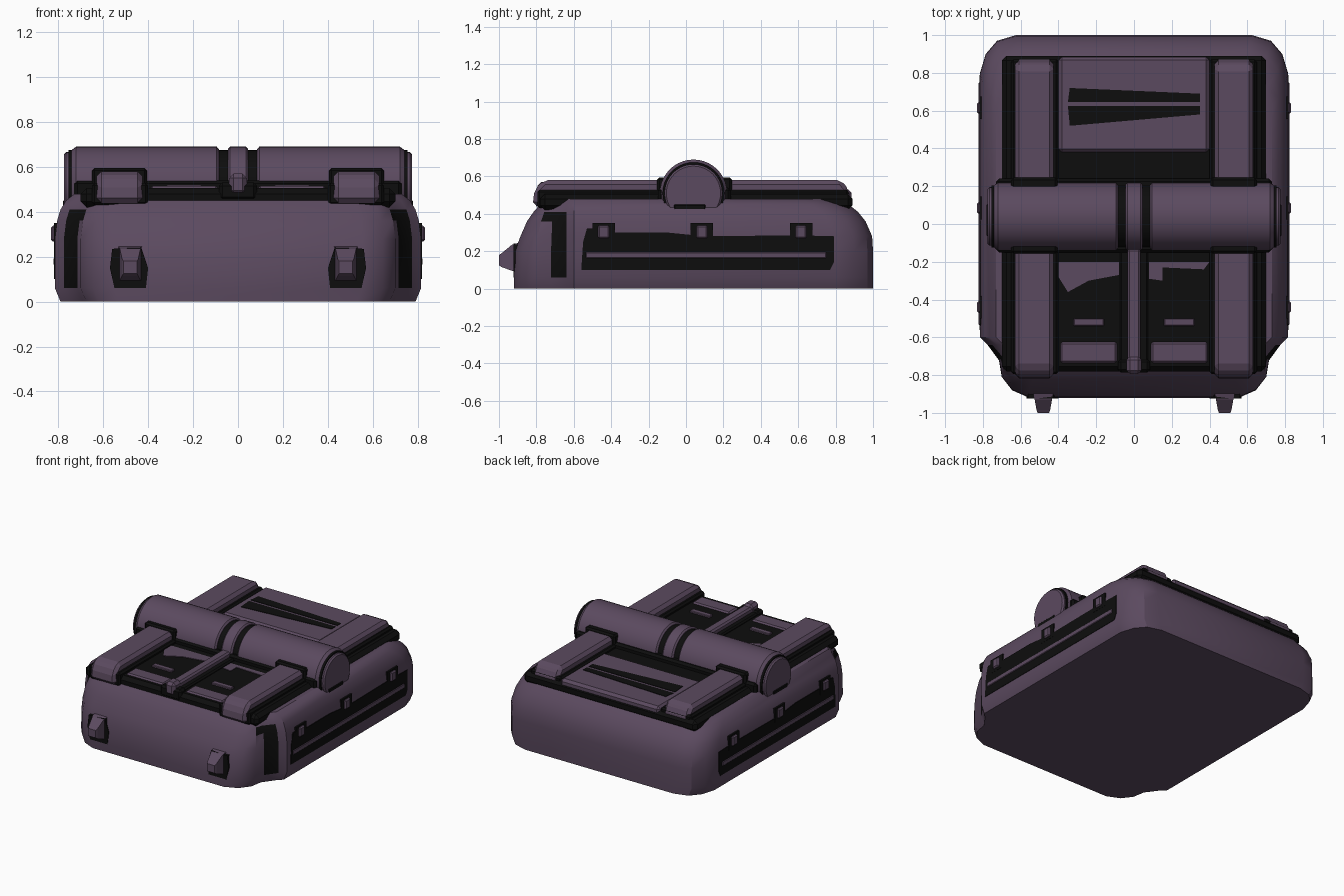
import bpy, bmesh, math

cube = bpy.data.objects.get("Cube")
if cube:
    bpy.data.objects.remove(cube, do_unlink=True)


def material(name, color):
    m = bpy.data.materials.new(name)
    m.use_nodes = True
    m.diffuse_color = color
    bsdf = m.node_tree.nodes["Principled BSDF"]
    bsdf.inputs["Base Color"].default_value = color
    bsdf.inputs["Roughness"].default_value = 0.8
    return m


PURPLE = material("dusky purple", (0.105, 0.068, 0.115, 1))
BLACK = material("soft black", (0.004, 0.004, 0.004, 1))


def loft(name, rings, mat, bevel=0.0, smooth=False):
    """Skin a series of matching closed rings and cap both ends."""
    bm = bmesh.new()
    loops = [[bm.verts.new(p) for p in ring] for ring in rings]
    for a, b in zip(loops, loops[1:]):
        for i in range(len(a)):
            j = (i + 1) % len(a)
            bm.faces.new((a[i], a[j], b[j], b[i]))
    bm.faces.new(loops[0])
    bm.faces.new(loops[-1])
    bmesh.ops.recalc_face_normals(bm, faces=bm.faces)
    mesh = bpy.data.meshes.new(name)
    bm.to_mesh(mesh)
    bm.free()
    mesh.materials.append(mat)
    ob = bpy.data.objects.new(name, mesh)
    bpy.context.collection.objects.link(ob)
    if bevel:
        mod = ob.modifiers.new("Bevel", "BEVEL")
        mod.width = bevel
        mod.segments = 1
    if smooth:
        bpy.ops.object.select_all(action="DESELECT")
        ob.select_set(True)
        bpy.context.view_layer.objects.active = ob
        bpy.ops.object.shade_smooth_by_angle(angle=math.radians(32))
    return ob


def box(name, xs, ys, zs, mat, bevel=0.0):
    ring = [(xs[0], ys[0]), (xs[1], ys[0]), (xs[1], ys[1]), (xs[0], ys[1])]
    return loft(name, [[(x, y, z) for x, y in ring] for z in zs], mat, bevel)


def plate(name, outline, z, mat):
    return loft(name, [[(x, y, h) for x, y in outline] for h in (z - 0.004, z + 0.003)], mat)


def side_prism(name, outline, xs, mat, bevel=0.0):
    return loft(name, [[(x, y, z) for y, z in outline] for x in xs], mat, bevel)


# Main shell: rounded footprint with stepped front corners
def shell_ring(z, w, f, b):
    step = -0.7 - f
    half = [(w - .26, f), (w - .17, f + .18 * step), (w - .115, f + .5 * step),
            (w - .1, f + .9 * step), (w - .04, -.64), (w, -.60), (w, b - .2),
            (w - .03, b - .1), (w - .09, b - .03), (w - .19, b)]
    return [(x, y, z) for x, y in half] + [(-x, y, z) for x, y in reversed(half)]


shell = loft("main_shell", [shell_ring(*r) for r in (
    (0, .79, -.92, 1.0), (.06, .815, -.92, 1.0), (.2, .815, -.915, 1.0),
    (.28, .815, -.885, .995), (.36, .805, -.85, .96), (.41, .79, -.815, .92),
    (.45, .765, -.78, .87), (.478, .73, -.75, .82))], PURPLE, smooth=True)
shell.data.materials.append(BLACK)
for face in shell.data.polygons:
    c = face.center
    if abs(c.x) > .68 and -.75 < c.y < -.63 and .06 < c.z < .41:
        face.material_index = 1

# Black deck and cradle below the drum
box("top_deck", (-.70, .70), (-.78, .89), (.42, .505), BLACK, .025)
box("drum_cradle", (-.73, .73), (-.15, .24), (.42, .54), BLACK, .015)
box("drum_end_saddle", (-.78, .78), (-.07, .11), (.40, .455), BLACK, .01)


# Drum: each stretch is a revolved profile along x
def drum_part(name, stations, mat):
    turn = [math.tau * i / 40 for i in range(40)]
    return loft(name, [[(x, .04 + r * math.cos(a), .51 + r * math.sin(a)) for a in turn]
                       for x, r in stations], mat, smooth=True)


drum_part("drum_core", [(-.755, .165), (.755, .165)], BLACK)
drum_part("drum_ring", [(-.045, .17), (-.035, .18), (.035, .18), (.045, .17)], PURPLE)

for s, side in ((1, "left"), (-1, "right")):
    def X(*xs):
        return sorted(s * x for x in xs)

    drum_part(side + "_drum_half",
              [(s * x, r) for x, r in ((.085, .168), (.095, .18), (.72, .18), (.74, .165))], PURPLE)
    drum_part(side + "_drum_cap",
              [(s * x, r) for x, r in ((.72, .155), (.765, .155), (.775, .145))], PURPLE)

    # Long strap rails with black bases and collars
    side_prism(side + "_strap_rail", [(-.82, .44), (-.81, .53), (-.76, .58), (.83, .58),
                                      (.87, .53), (.88, .44)], X(.425, .63), PURPLE, .022)
    box(side + "_rail_base", X(.40, .65), (-.795, .87), (.43, .528), BLACK, .012)
    box(side + "_rail_collar", X(.405, .65), (-.155, .245), (.5, .595), BLACK, .012)

    # Front deck panels
    box(side + "_front_panel", X(.09, .39), (-.735, -.625), (.47, .515), PURPLE, .01)
    box(side + "_front_tab", X(.16, .32), (-.54, -.50), (.49, .518), PURPLE, .004)

    # Side recess, guide rail and brackets
    side_prism(side + "_side_recess", [(-.56, .10), (.77, .10), (.79, .14), (.79, .28), (.6, .285),
                                       (.1, .28), (-.1, .30), (-.38, .30), (-.45, .325),
                                       (-.53, .32), (-.55, .25)], X(.80, .818), BLACK)
    box(side + "_guide_rail", X(.80, .822), (-.535, .75), (.163, .195), PURPLE, .004)
    for n, y in enumerate((-.44, .085, .615)):
        box(f"{side}_bracket_back_{n}", X(.79, .819), (y - .06, y + .06), (.25, .35), BLACK)
        box(f"{side}_bracket_{n}", X(.79, .832), (y - .03, y + .03), (.268, .338), PURPLE, .008)

    # Front lugs on dark patches
    patch = [(.41, .06), (.55, .06), (.57, .15), (.56, .235), (.43, .24), (.40, .15)]
    loft(side + "_lug_patch", [[(s * x, y, z) for x, z in patch] for y in (-.923, -.88)], BLACK)
    loft(side + "_front_lug", [
        [(s * (.48 + i * w), y, z) for i, z in ((-1, lo), (1, lo), (1, hi), (-1, hi))]
        for y, w, lo, hi in ((-.88, .055, .085, .25), (-.93, .046, .095, .235),
                             (-.985, .036, .115, .19), (-1.0, .03, .125, .18))], PURPLE)

# Painted wedges on the front deck
plate("right_deck_wedge", [(-.40, -.2), (-.40, -.28), (-.35, -.36), (-.24, -.3), (-.08, -.27),
                           (-.08, -.2)], .506, PURPLE)
plate("left_deck_wedge", [(.08, -.2), (.08, -.29), (.15, -.3), (.15, -.23), (.37, -.24),
                          (.40, -.2)], .506, PURPLE)

# Rear panel with two tapered dark slots
box("rear_panel", (-.40, .40), (.38, .885), (.47, .53), PURPLE, .018)
plate("upper_slot", [(-.35, .645), (.35, .645), (.35, .69), (-.34, .72)], .53, BLACK)
plate("lower_slot", [(-.34, .52), (.35, .58), (.35, .625), (-.35, .625)], .53, BLACK)

# Centre bar and front latch
box("centre_bar_base", (-.075, .075), (-.76, -.13), (.47, .52), BLACK, .01)
box("centre_bar", (-.035, .035), (-.73, -.13), (.49, .555), PURPLE, .012)
box("latch_base", (-.085, .085), (-.785, -.715), (.45, .53), BLACK, .015)
box("latch", (-.04, .04), (-.795, -.70), (.475, .57), PURPLE, .02)
